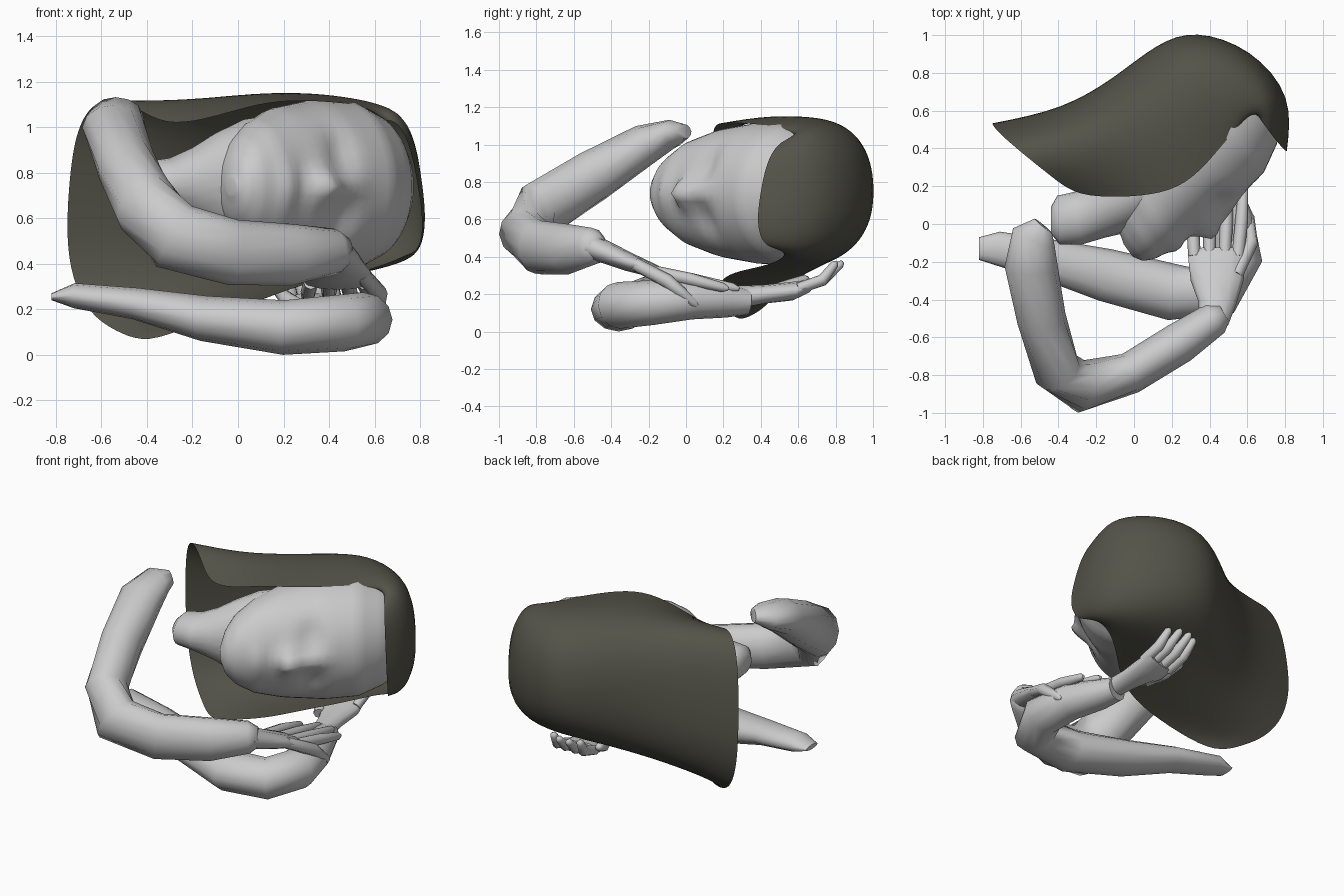
import bpy, bmesh, math
from mathutils import Vector

if "Cube" in bpy.data.objects:
    bpy.data.objects.remove(bpy.data.objects["Cube"])


def material(name, color):
    m = bpy.data.materials.new(name)
    m.diffuse_color = (*color, 1)
    m.use_nodes = True
    m.node_tree.nodes["Principled BSDF"].inputs["Base Color"].default_value = m.diffuse_color
    return m


SKIN = material("grey skin", (0.6, 0.6, 0.6))
HAIR = material("dark olive hair", (0.088, 0.086, 0.066))


def loft(name, rings, mat, closed=True, subdiv=0, angle=60):
    """Skin a list of point rings; closed rings get end caps."""
    bm = bmesh.new()
    rows = [[bm.verts.new(p) for p in r] for r in rings]
    n = len(rows[0])
    for a, b in zip(rows, rows[1:]):
        for i in range(n if closed else n - 1):
            j = (i + 1) % n
            bm.faces.new((a[i], a[j], b[j], b[i]))
    if closed:
        bm.faces.new(rows[0][::-1])
        bm.faces.new(rows[-1])
    bmesh.ops.recalc_face_normals(bm, faces=bm.faces)
    me = bpy.data.meshes.new(name)
    bm.to_mesh(me)
    bm.free()
    me.materials.append(mat)
    ob = bpy.data.objects.new(name, me)
    bpy.context.collection.objects.link(ob)
    if subdiv:
        ob.modifiers.new("smooth", 'SUBSURF').levels = subdiv
        ob.modifiers["smooth"].render_levels = subdiv
    bpy.ops.object.select_all(action='DESELECT')
    ob.select_set(True)
    bpy.context.view_layer.objects.active = ob
    bpy.ops.object.shade_smooth_by_angle(angle=math.radians(angle))
    return ob


def tube(name, pts, mat=SKIN, sides=12, angle=60):
    """Tube through (x, y, z, half width, half height) points."""
    c = [Vector(p[:3]) for p in pts]
    rings = []
    for i, p in enumerate(pts):
        t = Vector((0, 0, 0))
        if i > 0:
            t += (c[i] - c[i - 1]).normalized()
        if i < len(c) - 1:
            t += (c[i + 1] - c[i]).normalized()
        t.normalize()
        side = t.cross(Vector((0, 0, 1))).normalized()
        up = side.cross(t)
        rings.append([c[i] + side * p[3] * math.cos(a) + up * p[4] * math.sin(a)
                      for a in (2 * math.pi * k / sides for k in range(sides))])
    return loft(name, rings, mat, angle=angle)


def finger(name, a, b, c, r):
    tube(name, [(*a, r, r), (*b, r * 1.05, r * 1.05), (*c, r * .75, r * .75),
                (*(Vector(c) + (Vector(c) - Vector(b)) * .15), r * .3, r * .3)], sides=8)


# Head: rings along the chin-to-crown axis (height, front, back, half width)
profile = [(-.62, .28, .20, .04), (-.59, .33, .10, .13), (-.53, .36, .0, .21), (-.42, .37, -.10, .285),
           (-.25, .36, -.24, .345), (0, .36, -.37, .38), (.2, .33, -.40, .375),
           (.36, .24, -.33, .31), (.46, .12, -.22, .21), (.51, -.01, -.08, .05)]
CEN = Vector((.33, .42, .74))
UP, FRONT, SIDE = Vector((.81, .59, 0)), Vector((.59, -.81, 0)), Vector((0, 0, 1))


def sample(u):
    for p, q in zip(profile, profile[1:]):
        if u <= q[0] + 1e-9:
            k = (u - p[0]) / (q[0] - p[0])
            return [p[j] + (q[j] - p[j]) * k for j in (1, 2, 3)]


def bump(u, w, u0, w0, su, sw, h):
    return h * math.exp(-((u - u0) / su) ** 2 - ((w - w0) / sw) ** 2)


rings = []
for i in range(41):
    u = -.055 - .565 * math.cos(math.pi * i / 40)
    fr, bk, hw = sample(u)
    ring = []
    for k in range(48):
        a = 2 * math.pi * k / 48
        w = hw * math.sin(a)
        f = (fr + bk) / 2 + (fr - bk) / 2 * math.cos(a)
        if math.cos(a) > 0:
            f += bump(u, w, -.22, 0, .06, .075, .08)       # nose tip
            f += bump(u, w, -.11, 0, .10, .045, .05)       # nose bridge
            f += bump(u, w, -.40, 0, .05, .11, .025)       # lips
            for s in (-1, 1):
                f += bump(u, w, -.08, s * .15, .07, .09, -.04)  # eye sockets
        ring.append(CEN + UP * u + FRONT * f + SIDE * w)
    rings.append(ring)
loft("head", rings, SKIN, angle=80)

# Neck, flaring into the jaw
tube("neck", [(-.44, .02, .75, .07, .06), (-.40, .02, .75, .13, .10), (-.30, .03, .75, .14, .115),
              (-.20, .06, .75, .14, .16), (-.10, .10, .75, .16, .225), (.02, .17, .745, .19, .29),
              (.25, .32, .74, .2, .33)], sides=20, angle=80)

# Hair: open shell of arches: upper edge, back, lower edge, roundness, top bulge
arches = [((-.32, .16, 1.01), (-.745, .52, .72), (-.40, .28, .05), .72, .05),
          ((-.15, .14, 1.03), (-.37, .61, .66), (-.20, .20, .13), .80, .11),
          ((.10, .15, 1.11), (-.10, .78, .68), (.10, .16, .24), .82, .09),
          ((.28, .21, 1.12), (.12, .96, .73), (.28, .22, .31), .85, .08),
          ((.42, .36, 1.11), (.32, 1.035, .76), (.44, .37, .34), .85, .07),
          ((.52, .48, 1.10), (.62, .935, .76), (.56, .48, .37), .82, .05),
          ((.60, .57, 1.07), (.84, .68, .76), (.68, .54, .41), .80, .03),
          ((.64, .60, 1.03), (.79, .40, .75), (.74, .50, .44), .75, 0)]
rings = []
for n, (u, b, l, e, bulge) in enumerate(arches):
    u, b, l = Vector(u), Vector(b), Vector(l)
    c, h = (u + l) / 2, (u - l) / 2
    ring = []
    for k in range(17):
        a = math.pi * k / 16
        s, co = math.sin(a), math.cos(a)
        p = c + (b - c) * max(s, 0) ** e + h * math.copysign(abs(co) ** e, co)
        p.z += math.sin(2 * a) * (bulge if k < 8 else min(bulge, .05))
        ring.append(p)
    rings.append(ring)
loft("hair", rings, HAIR, closed=False, subdiv=2, angle=80)

# Raised arm, bent over in front of the face
tube("raised_arm", [(-.48, -.01, 1.07, .06, .04), (-.53, -.07, 1.06, .12, .075),
                    (-.545, -.22, 1.0, .14, .11), (-.49, -.50, .83, .13, .14),
                    (-.41, -.77, .66, .13, .16), (-.28, -.86, .52, .14, .155),
                    (-.02, -.79, .45, .11, .145), (.24, -.63, .44, .11, .135),
                    (.43, -.50, .455, .09, .10), (.48, -.47, .46, .05, .06)])

# Lower arm, folded flat beneath the head
tube("lower_arm", [(-.82, -.13, .255, .06, .015), (-.72, -.13, .26, .09, .055),
                   (-.45, -.19, .225, .11, .07), (-.15, -.27, .16, .14, .10),
                   (.20, -.36, .12, .15, .12), (.46, -.36, .14, .13, .125),
                   (.55, -.18, .155, .13, .12), (.51, .03, .17, .12, .105),
                   (.44, .22, .165, .10, .09), (.41, .33, .16, .08, .07)])

# Hands: wrist and palm, then fingers and thumb
tube("raised_hand", [(.42, -.52, .46, .08, .07), (.44, -.42, .42, .10, .06), (.44, -.30, .37, .14, .05),
                     (.44, -.16, .32, .155, .035), (.44, -.13, .31, .12, .02)])
for i, x in enumerate((.32, .40, .48, .55)):
    finger("raised_finger", (x, -.17, .32), (x + .01 * (i - 1), .02, .28),
           (x + .015 * (i - 1), .20 + .05 * (i in (1, 2)), .235), .033)
finger("raised_thumb", (.54, -.27, .36), (.62, -.10, .27), (.61, .04, .155), .036)

tube("lower_hand", [(.41, .28, .185, .06, .06), (.38, .42, .20, .08, .05), (.35, .56, .215, .12, .05),
                    (.33, .64, .24, .12, .035)])
for i, x in enumerate((.24, .30, .37, .43)):
    finger("lower_finger", (x, .60, .23), (x - .01, .73, .275),
           (x - .03, .84 - .03 * abs(i - 1.5), .36), .03)
finger("lower_thumb", (.28, .44, .21), (.22, .54, .24), (.18, .64, .28), .034)
